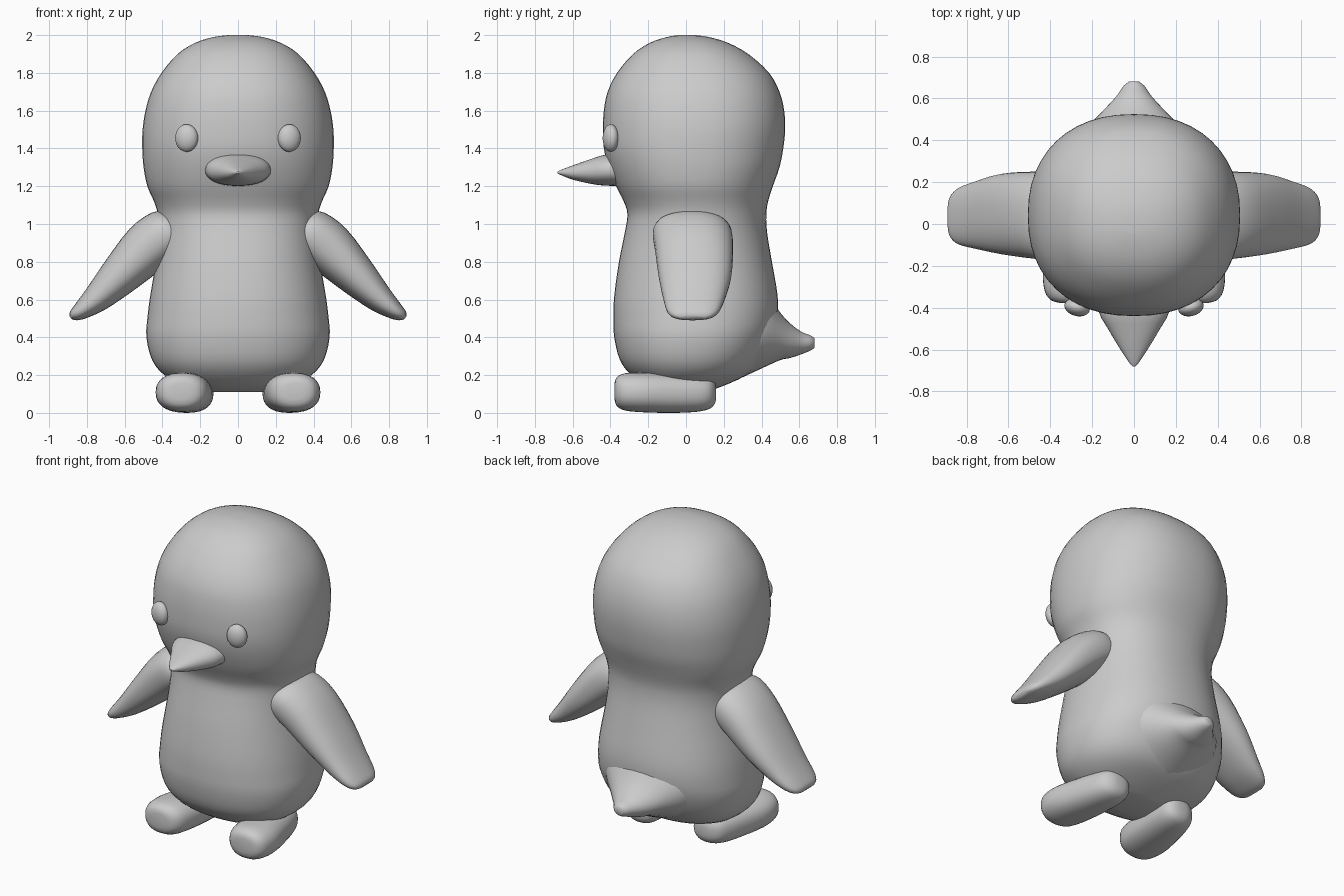
import bpy, math
from mathutils import Vector as V

grey = bpy.data.materials.new("plain grey")
grey.diffuse_color = (0.6, 0.6, 0.6, 1)


def finish(obj):
    obj.data.materials.append(grey)
    bpy.ops.object.select_all(action='DESELECT')
    obj.select_set(True)
    bpy.context.view_layer.objects.active = obj
    bpy.ops.object.shade_smooth_by_angle(angle=math.radians(50))
    return obj


def catmull(p0, p1, p2, p3, t):
    return 0.5 * (2 * p1 + (p2 - p0) * t + (2 * p0 - 5 * p1 + 4 * p2 - p3) * t * t
                  + (3 * p1 - p0 - 3 * p2 + p3) * t ** 3)


def loft(name, sections, power=2.0, segs=32, steps=3):
    """Skin superellipse sections (centre, half axis u, half axis v)."""
    secs = [tuple(V(a) for a in s) for s in sections]
    n = len(secs)
    rings = []
    for i in range(n - 1):
        four = [secs[max(0, min(n - 1, i + k))] for k in (-1, 0, 1, 2)]
        for s in range(steps):
            rings.append([catmull(*(q[a] for q in four), s / steps) for a in range(3)])
    rings.append(secs[-1])
    verts, faces = [], []
    for c, u, v in rings:
        for k in range(segs):
            a = 2 * math.pi * k / segs
            ca, sa = math.cos(a), math.sin(a)
            verts.append(c + u * math.copysign(abs(ca) ** (2 / power), ca)
                         + v * math.copysign(abs(sa) ** (2 / power), sa))
    for r in range(len(rings) - 1):
        for k in range(segs):
            k2 = (k + 1) % segs
            faces.append((r * segs + k, r * segs + k2, (r + 1) * segs + k2, (r + 1) * segs + k))
    faces.append(tuple(reversed(range(segs))))
    faces.append(tuple(range((len(rings) - 1) * segs, len(rings) * segs)))
    mesh = bpy.data.meshes.new(name)
    mesh.from_pydata(verts, [], faces)
    obj = bpy.data.objects.new(name, mesh)
    bpy.context.collection.objects.link(obj)
    # make all normals point outward
    bpy.context.view_layer.objects.active = obj
    bpy.ops.object.mode_set(mode='EDIT')
    bpy.ops.mesh.select_all(action='SELECT')
    bpy.ops.mesh.normals_make_consistent(inside=False)
    bpy.ops.object.mode_set(mode='OBJECT')
    return finish(obj)


# body and head: height, half width, front y, back y
body = [(0.11, 0.15, -0.10, 0.10), (0.14, 0.28, -0.20, 0.19), (0.20, 0.39, -0.29, 0.32),
        (0.28, 0.455, -0.35, 0.40), (0.40, 0.485, -0.38, 0.46), (0.50, 0.48, -0.385, 0.485),
        (0.62, 0.465, -0.38, 0.485), (0.80, 0.435, -0.355, 0.455), (0.95, 0.42, -0.325, 0.43),
        (1.05, 0.425, -0.31, 0.425), (1.12, 0.445, -0.33, 0.435), (1.20, 0.48, -0.37, 0.46),
        (1.30, 0.50, -0.41, 0.495), (1.40, 0.507, -0.435, 0.515), (1.50, 0.505, -0.44, 0.525),
        (1.60, 0.49, -0.435, 0.52), (1.70, 0.46, -0.415, 0.495), (1.80, 0.405, -0.365, 0.44),
        (1.90, 0.32, -0.28, 0.33), (1.96, 0.225, -0.19, 0.22), (1.99, 0.13, -0.10, 0.12),
        (2.00, 0.05, -0.04, 0.05)]
loft("body", [((0, (f + b) / 2, z), (w, 0, 0), (0, (b - f) / 2, 0)) for z, w, f, b in body],
     power=2.25, segs=48)


def along_y(name, rows, power=2.0):
    """Loft front to back: y, centre x, half width, bottom z, top z."""
    return loft(name, [((x, y, (lo + hi) / 2), (w, 0, 0), (0, 0, (hi - lo) / 2))
                       for y, x, w, lo, hi in rows], power)


# tail
along_y("tail", [(0.26, 0, 0.36, 0.17, 0.72), (0.40, 0, 0.29, 0.235, 0.66),
                 (0.50, 0, 0.19, 0.28, 0.53), (0.55, 0, 0.14, 0.29, 0.475),
                 (0.61, 0, 0.085, 0.31, 0.43), (0.66, 0, 0.05, 0.33, 0.41),
                 (0.68, 0, 0.025, 0.345, 0.395)])

# beak
along_y("beak", [(-0.30, 0, 0.18, 1.20, 1.375), (-0.42, 0, 0.168, 1.203, 1.368),
                 (-0.50, 0, 0.125, 1.212, 1.345), (-0.60, 0, 0.065, 1.235, 1.31),
                 (-0.66, 0, 0.025, 1.258, 1.287), (-0.68, 0, 0.008, 1.267, 1.277)], 2.2)

for s, side in ((1, "left"), (-1, "right")):
    # feet, turned slightly outward
    along_y(side + "_foot",
            [(-0.378, s * 0.30, 0.05, 0.07, 0.16), (-0.365, s * 0.30, 0.095, 0.035, 0.19),
             (-0.32, s * 0.297, 0.13, 0.012, 0.21), (-0.22, s * 0.29, 0.145, 0.003, 0.213),
             (-0.08, s * 0.27, 0.135, 0.0, 0.208), (0.05, s * 0.25, 0.12, 0.005, 0.20),
             (0.12, s * 0.24, 0.10, 0.02, 0.19), (0.15, s * 0.235, 0.065, 0.045, 0.165),
             (0.16, s * 0.235, 0.03, 0.075, 0.135)], 2.3)
    # flippers: x, z, half thickness, front y, back y
    rows = [(0.31, 0.99, 0.05, -0.08, 0.14), (0.32, 0.985, 0.10, -0.14, 0.20),
            (0.37, 0.955, 0.137, -0.175, 0.24), (0.485, 0.87, 0.137, -0.165, 0.25),
            (0.63, 0.725, 0.108, -0.145, 0.24), (0.75, 0.605, 0.075, -0.12, 0.205),
            (0.83, 0.54, 0.048, -0.10, 0.175), (0.87, 0.513, 0.03, -0.07, 0.14),
            (0.885, 0.503, 0.010, -0.03, 0.10)]
    loft(side + "_flipper", [((s * x, (f + b) / 2, z), (0, (b - f) / 2, 0),
                              (s * 0.65 * t, 0, 0.76 * t)) for x, z, t, f, b in rows], 2.3)
    # eyes
    bpy.ops.mesh.primitive_uv_sphere_add(segments=24, ring_count=14,
                                         location=(s * 0.272, -0.398, 1.455))
    eye = bpy.context.object
    eye.name = side + "_eye"
    eye.scale = (0.062, 0.042, 0.073)
    eye.rotation_euler = (0, 0, s * math.radians(15))
    finish(eye)
